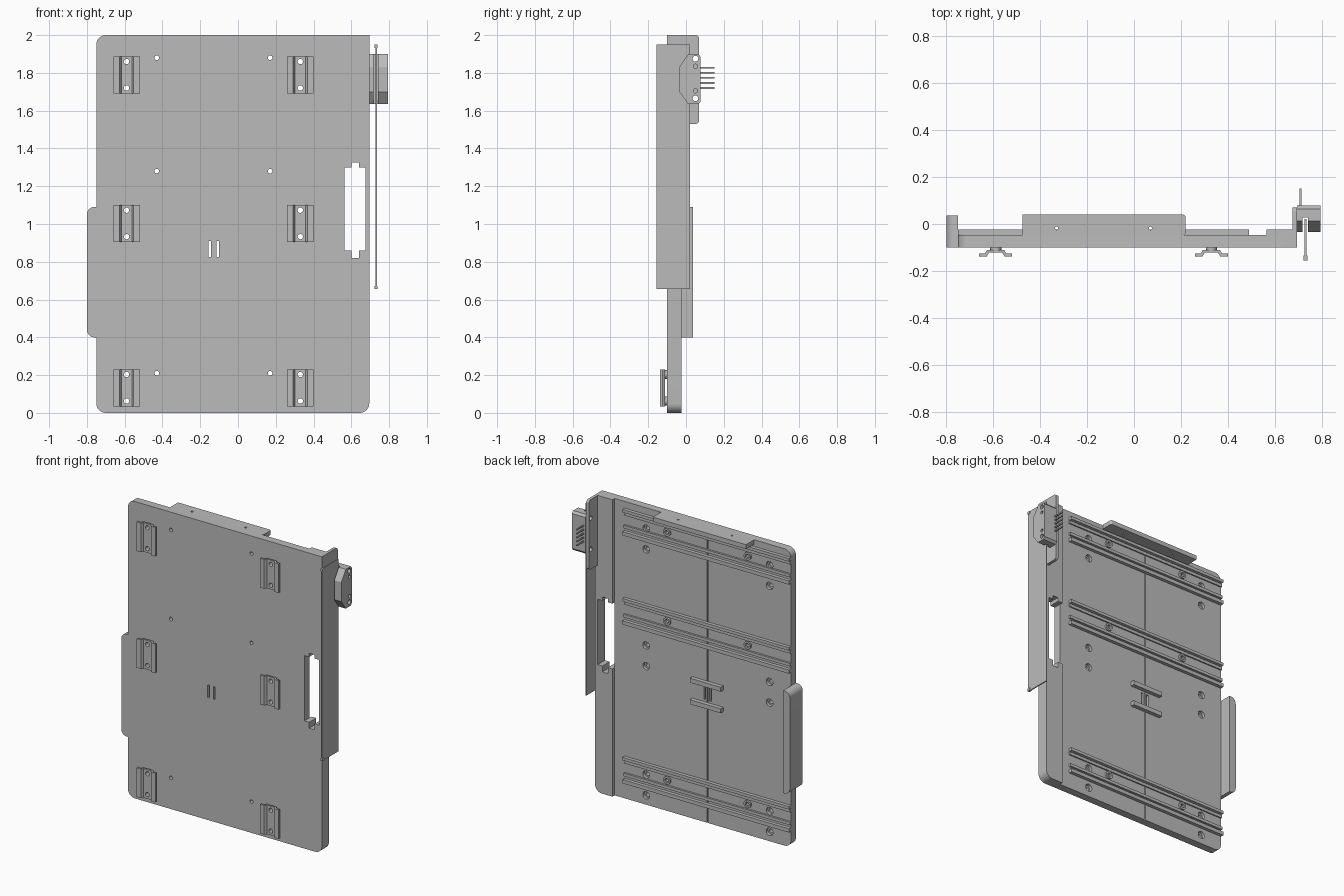
import bpy, bmesh, math
from mathutils import Vector

cube = bpy.data.objects.get("Cube")
if cube:
    bpy.data.objects.remove(cube, do_unlink=True)

grey = bpy.data.materials.new("plain grey")
grey.use_nodes = True
tone = (0.5, 0.5, 0.5, 1)
grey.diffuse_color = tone
grey.node_tree.nodes["Principled BSDF"].inputs["Base Color"].default_value = tone

PLACE = {
    "x": lambda a, b, d: Vector((d, a, b)),
    "y": lambda a, b, d: Vector((a, d, b)),
    "z": lambda a, b, d: Vector((a, b, d)),
}


def prism(bm, pts, axis, lo, hi):
    """Extrude a flat outline along an axis."""
    ends = [[bm.verts.new(PLACE[axis](a, b, d)) for a, b in pts] for d in (lo, hi)]
    bm.faces.new(ends[0])
    bm.faces.new(ends[1])
    for i in range(len(pts)):
        j = (i + 1) % len(pts)
        bm.faces.new((ends[0][i], ends[0][j], ends[1][j], ends[1][i]))


def rect(a0, a1, b0, b1, radii=(0, 0, 0, 0)):
    """Rectangle; radii run low-low, high-low, high-high, low-high."""
    corners = [(a0, b0, 1, 1), (a1, b0, -1, 1), (a1, b1, -1, -1), (a0, b1, 1, -1)]
    pts = []
    for k, ((a, b, sa, sb), r) in enumerate(zip(corners, radii)):
        if r == 0:
            pts.append((a, b))
            continue
        for s in range(9):
            t = math.pi + k * math.pi / 2 + s * math.pi / 16
            pts.append((a + sa * r + r * math.cos(t), b + sb * r + r * math.sin(t)))
    return pts


def circle(a, b, r, n=24):
    return [(a + r * math.cos(math.tau * i / n), b + r * math.sin(math.tau * i / n))
            for i in range(n)]


def build(name, *parts):
    """Make one object from (outline, axis, low, high) prisms."""
    bm = bmesh.new()
    for p in parts:
        prism(bm, *p)
    bmesh.ops.recalc_face_normals(bm, faces=bm.faces)
    mesh = bpy.data.meshes.new(name)
    bm.to_mesh(mesh)
    bm.free()
    mesh.materials.append(grey)
    ob = bpy.data.objects.new(name, mesh)
    bpy.context.collection.objects.link(ob)
    return ob


def cut(ob, *parts):
    """Subtract prisms one group at a time and bake the result."""
    for p in parts:
        tool = build("cutter", p)
        mod = ob.modifiers.new("cut", "BOOLEAN")
        mod.operation, mod.solver, mod.object = "DIFFERENCE", "EXACT", tool
        bpy.context.view_layer.update()
        deps = bpy.context.evaluated_depsgraph_get()
        mesh = bpy.data.meshes.new_from_object(ob.evaluated_get(deps))
        ob.modifiers.clear()
        ob.data = mesh
        bpy.data.objects.remove(tool, do_unlink=True)


FRONT, BACK, RIM = -0.10, -0.047, -0.024
L, R = -0.75, 0.695
R5 = 0.05
BRACKET_X = (-0.59, 0.33)
BRACKET_Z = (0.133, 1.003, 1.79)
RAIL_Z = (0.21, 1.28, 1.88)
HOLE_X = (-0.43, 0.17)

# Main panel with seam, slots and screw holes
panel = build("main_panel", (rect(L, R, 0, 2, (R5, R5, 0, R5)), "y", FRONT, BACK))
window = [(rect(0.565, 0.675, 0.86, 1.30), "y", -0.2, 0.1),
          (rect(0.60, 0.64, 0.82, 1.325), "y", -0.2, 0.1)]
slots = [(rect(x - 0.007, x + 0.007, 0.825, 0.91), "y", -0.2, 0.1) for x in (-0.15, -0.107)]
seam = (rect(-0.132, -0.124, -0.01, 1.95), "y", BACK - 0.012, 0.1)
holes = []
for x in HOLE_X:
    for z in RAIL_Z:
        holes.append((circle(x, z, 0.012), "y", -0.2, 0.1))
for x in BRACKET_X:
    for z in BRACKET_Z:
        for dz in (-0.07, 0.07):
            holes.append((circle(x, z + dz, 0.025), "y", BACK - 0.02, 0.1))
            holes.append((circle(x, z + dz, 0.014), "y", -0.2, 0.1))
cut(panel, seam, *window, *slots, *holes)

# Raised strip and tall wall along the left edge
strip = build("side_strip", (rect(0.565, R, 0, 2, (0, R5, 0, 0)), "y", BACK, RIM))
cut(strip, *window)
wall = build("side_wall", (rect(RIM, 0.07, 1.53, 2, (0, 0.02, 0.02, 0)), "x", 0.675, R))

# Flange on the right edge
build("side_flange", (rect(-0.80, L, 0.40, 1.09, (0.04, 0, 0, 0.04)), "y", FRONT, 0.037))

# Top tab with three small holes
tab = build("top_tab", (rect(-0.475, 0.22, BACK, 0.04, (0, 0.012, 0.012, 0)), "z", 1.97, 2))
cut(tab, *[(circle(x, -0.018, 0.007, 12), "z", 1.9, 2.1) for x in (-0.33, 0.07)])

# Horizontal rails with round screw seats
for i, z in enumerate(RAIL_Z):
    ridges = [(0.055, 0.075, RIM), (0.03, 0.05, -0.038), (-0.055, -0.035, -0.034), (-0.10, -0.075, RIM)]
    build(f"rail_{i + 1}", *[(rect(L, 0.49, z + a, z + b), "y", BACK, y) for a, b, y in ridges])
    for x in HOLE_X:
        seat = build("rail_screw_seat", (circle(x, z, 0.026), "y", BACK, -0.036))
        cut(seat, (circle(x, z, 0.014), "y", -0.2, 0.1))

# Pair of strap bars around the slots
build("strap_holder", *[(rect(-0.245, -0.015, z, z + 0.03), "y", BACK, -0.02) for z in (0.78, 0.925)])

# Hat-shaped mounting brackets on the front
half = [(0.07, -0.138), (0.07, -0.125), (0.045, -0.125), (0.036, -0.110)]
inner = [(0.028, -0.122), (0.038, -0.138)]
for x in BRACKET_X:
    for z in BRACKET_Z:
        side = half + [(-a, b) for a, b in reversed(half)]
        floor = [(-a, b) for a, b in reversed(inner)] + inner
        hat = build("mounting_bracket",
                    ([(x + a, b) for a, b in side + floor], "z", z - 0.098, z + 0.098))
        cut(hat, *[(circle(x, z + d, 0.014), "y", -0.2, 0.1) for d in (-0.07, 0.07)])
        for d in (-0.07, 0.07):
            spacer = build("bracket_spacer", (circle(x, z + d, 0.024), "y", -0.112, FRONT))
            cut(spacer, (circle(x, z + d, 0.014), "y", -0.2, 0.1))

# Thin upright board with small corner feet
build("thin_board", (rect(-0.155, 0.022, 0.655, 1.95), "x", 0.727, 0.735))
build("board_feet", *[(rect(-0.155, -0.135, z, z + 0.018), "x", 0.723, 0.739) for z in (0.655, 1.932)])

# Connector block with slot, screw holes and pins
outline = [(-0.035, 1.70), (-0.035, 1.83), (0.012, 1.90), (0.065, 1.90), (0.078, 1.885),
           (0.078, 1.65), (0.065, 1.635), (0.012, 1.635)]
block = build("connector_block", (outline, "x", R, 0.795))
bolts = [(circle(0.05, z, 0.015), "x", 0.6, 0.9) for z in (1.665, 1.875)]
cut(block, (rect(-0.1, 0.028, 1.6, 1.95), "x", 0.718, 0.742), *bolts,
    *[(circle(0.05, z, 0.011), "x", 0.78, 0.9) for z in (1.705, 1.835)])
cut(wall, *bolts)
build("connector_pins", *[(rect(0.07, 0.152, z - 0.004, z + 0.004), "x", 0.706, 0.714)
                          for z in [1.72 + 0.0265 * i for i in range(5)]])

# Smooth the curved walls, keep the hard edges
bpy.ops.object.select_all(action="DESELECT")
for ob in bpy.context.collection.objects:
    if ob.type == "MESH":
        ob.select_set(True)
bpy.context.view_layer.objects.active = panel
bpy.ops.object.shade_smooth_by_angle(angle=math.radians(30))
